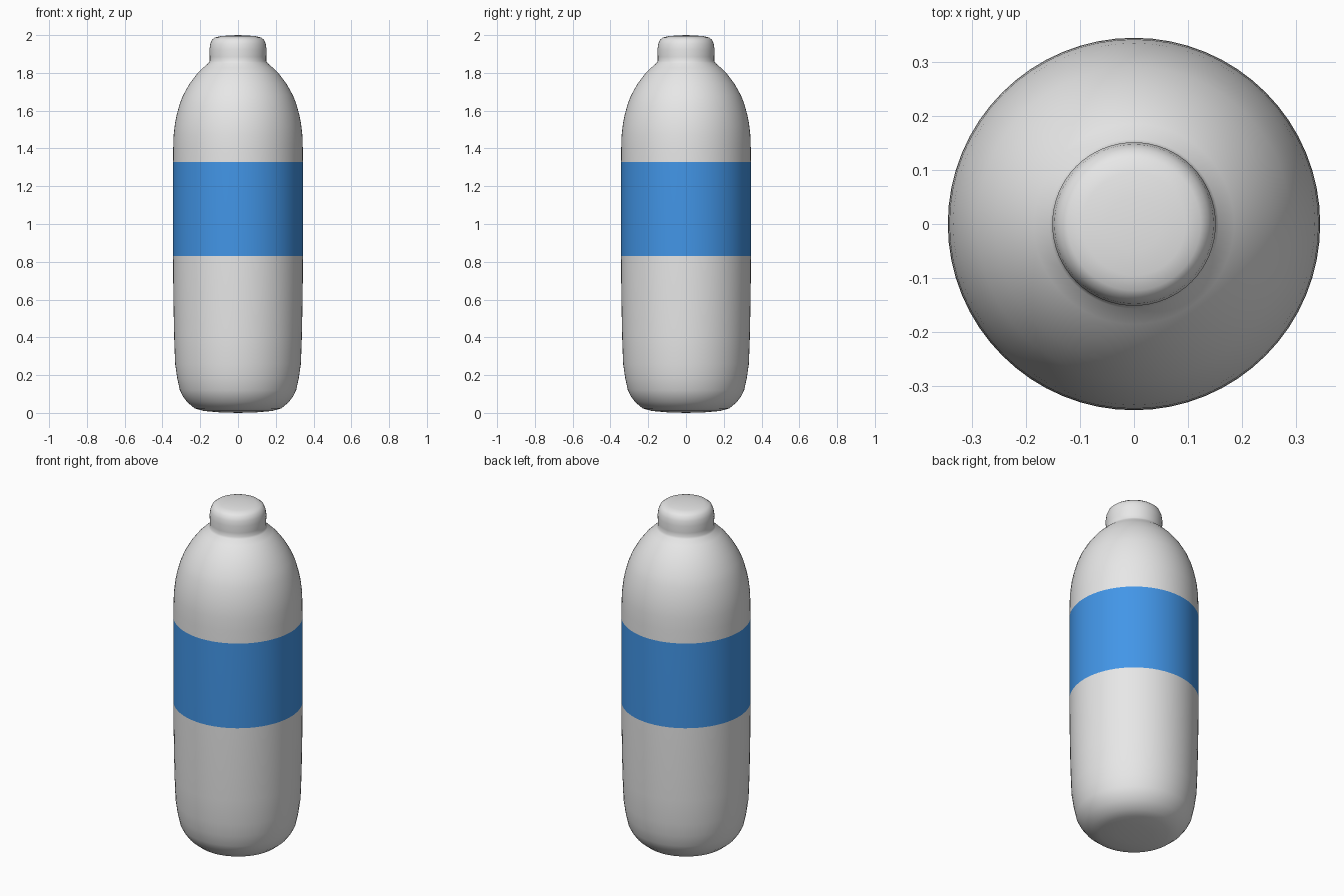
import bpy, bmesh, math

if "Cube" in bpy.data.objects:
    bpy.data.objects.remove(bpy.data.objects["Cube"])

SEGMENTS = 64
LABEL_LOW, LABEL_HIGH = 0.83, 1.327


def material(name, rgb):
    m = bpy.data.materials.new(name)
    m.diffuse_color = (*rgb, 1.0)
    m.use_nodes = True
    m.node_tree.nodes["Principled BSDF"].inputs["Base Color"].default_value = m.diffuse_color
    return m


grey = material("light grey plastic", (0.8, 0.8, 0.8))
blue = material("blue label", (0.06, 0.33, 0.87))

# Bottle outline (radius, height), from the base centre to the cap centre
profile = [
    (0.0, 0.0), (0.10, 0.003), (0.18, 0.010), (0.23, 0.024), (0.27, 0.058),
    (0.292, 0.088), (0.308, 0.12), (0.322, 0.185), (0.333, 0.26),
    (0.338, 0.40), (0.341, 0.55), (0.343, 0.70),
    (0.344, LABEL_LOW), (0.344, LABEL_HIGH),
    (0.343, 1.40), (0.341, 1.47), (0.334, 1.53), (0.324, 1.58), (0.309, 1.635),
    (0.290, 1.683), (0.257, 1.742), (0.217, 1.795), (0.185, 1.827), (0.156, 1.852),
    # neck and cap
    (0.150, 1.862), (0.150, 1.885), (0.151, 1.925), (0.147, 1.953),
    (0.138, 1.975), (0.123, 1.987), (0.095, 1.994), (0.05, 1.998), (0.0, 2.0),
]

# Lathe the outline around z
bm = bmesh.new()
verts = [bm.verts.new((r, 0, z)) for r, z in profile]
edges = [bm.edges.new(pair) for pair in zip(verts, verts[1:])]
bmesh.ops.spin(bm, geom=verts + edges, cent=(0, 0, 0), axis=(0, 0, 1),
               angle=math.tau, steps=SEGMENTS, use_merge=False)
bmesh.ops.remove_doubles(bm, verts=bm.verts, dist=0.0005)
bmesh.ops.recalc_face_normals(bm, faces=bm.faces)

# Label band coloured by height
for f in bm.faces:
    f.smooth = True
    f.material_index = int(LABEL_LOW < f.calc_center_median().z < LABEL_HIGH)

mesh = bpy.data.meshes.new("bottle")
bm.to_mesh(mesh)
bm.free()
mesh.materials.append(grey)
mesh.materials.append(blue)
bottle = bpy.data.objects.new("bottle", mesh)
bpy.context.collection.objects.link(bottle)
